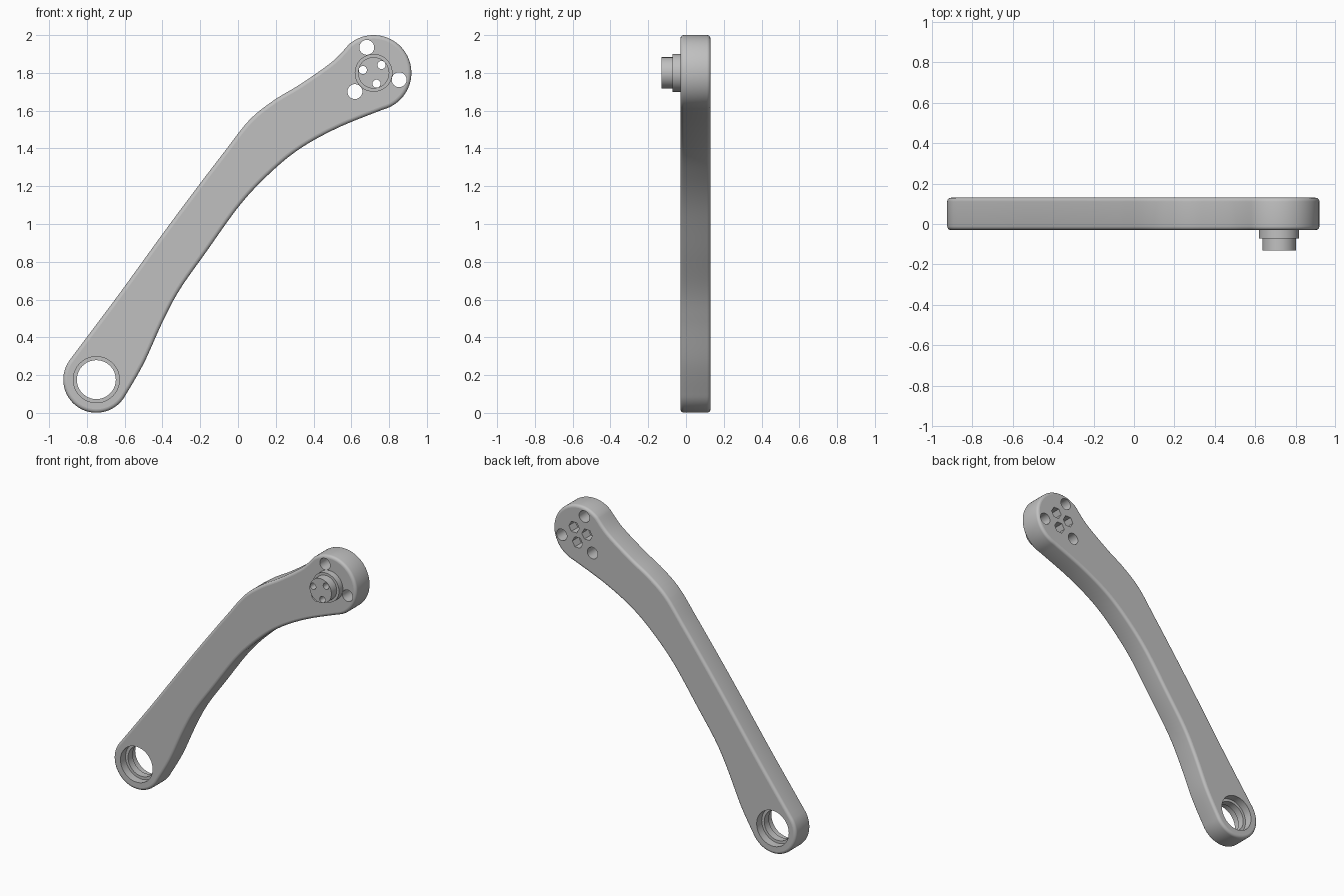
import bpy, bmesh
from math import sin, cos, radians, pi
from mathutils import Vector

cube = bpy.data.objects.get("Cube")
if cube:
    bpy.data.objects.remove(cube, do_unlink=True)

FRONT, BACK, BEVEL = -0.03, 0.13, 0.019
LOW, LOW_R = Vector((-0.75, 0.176)), 0.175
TOP, TOP_R = Vector((0.718, 1.8)), 0.2
BOLT_R = 0.0215

grey = bpy.data.materials.new("satin grey")
grey.use_nodes = True
grey.diffuse_color = (0.53, 0.53, 0.53, 1)
grey.node_tree.nodes["Principled BSDF"].inputs["Base Color"].default_value = (0.53, 0.53, 0.53, 1)


def polar(centre, radius, degrees):
    return centre + radius * Vector((cos(radians(degrees)), sin(radians(degrees))))


def arc(centre, radius, start, end, steps):
    return [polar(centre, radius, start + (end - start) * i / steps) for i in range(steps + 1)]


def circle(centre, radius, sides):
    return arc(centre, radius, 0, 360, sides)[:-1]


def spline(points, steps=8):
    """Smooth curve between the second and second-last points, ends left out."""
    pts = [Vector(p) for p in points]
    out = []
    for a, b, c, d in zip(pts, pts[1:], pts[2:], pts[3:]):
        for i in range(steps):
            t = i / steps
            out.append(b + 0.5 * t * (c - a + t * (2 * a - 5 * b + 4 * c - d + t * (3 * b - a - 3 * c + d))))
    return out[1:]


def inset(points, distance):
    """Move a counter-clockwise outline inwards."""
    moved = []
    for i, p in enumerate(points):
        along = (points[(i + 1) % len(points)] - points[i - 1]).normalized()
        moved.append(p + distance * Vector((-along.y, along.x)))
    return moved


def ring(bm, points, y):
    return [bm.verts.new((p.x, y, p.y)) for p in points]


def skin(bm, rings):
    """Wall through a series of rings of equal size."""
    for r, s in zip(rings, rings[1:]):
        for i in range(len(r)):
            bm.faces.new((r[i - 1], r[i], s[i], s[i - 1])).smooth = True


def fill(bm, *loops):
    """Flat face bounded by the first loop, with the others as holes."""
    edges = []
    for loop in loops:
        for i in range(len(loop)):
            pair = (loop[i - 1], loop[i])
            edges.append(bm.edges.get(pair) or bm.edges.new(pair))
    bmesh.ops.triangle_fill(bm, edges=edges, use_beauty=True, normal=(0, 1, 0))


def add_object(name, bm):
    bmesh.ops.recalc_face_normals(bm, faces=bm.faces)
    for edge in bm.edges:
        edge.smooth = edge.calc_face_angle(0) < radians(30)
    mesh = bpy.data.meshes.new(name)
    bm.to_mesh(mesh)
    bm.free()
    mesh.materials.append(grey)
    bpy.context.collection.objects.link(bpy.data.objects.new(name, mesh))


# Outline of the arm: two round ends joined by curved edges
lower_edge = [(-0.5, 0.26), (-0.4, 0.48), (-0.31, 0.65), (-0.17, 0.85),
              (0.01, 1.1), (0.17, 1.27), (0.33, 1.4), (0.53, 1.51)]
upper_edge = [(0.5, 1.86), (0.33, 1.74), (0.19, 1.655), (0.06, 1.55),
              (-0.07, 1.385), (-0.2, 1.215), (-0.39, 0.96), (-0.64, 0.615)]
low_arc = arc(LOW, LOW_R, 145, 328, 40)
top_arc = arc(TOP, TOP_R, -75, 130, 48)
outline = (low_arc + spline([low_arc[-2], low_arc[-1], *lower_edge, top_arc[0], top_arc[1]])
           + top_arc + spline([top_arc[-2], top_arc[-1], *upper_edge, low_arc[0], low_arc[1]]))

# Arm with rounded rims
bm = bmesh.new()
corner = [(BEVEL * (1 - sin(a)), BEVEL * (1 - cos(a))) for a in (pi / 2 * i / 5 for i in range(6))]
body = [ring(bm, inset(outline, d), FRONT + h) for d, h in corner]
body += [ring(bm, inset(outline, d), BACK - h) for d, h in reversed(corner)]
skin(bm, body)
front_loops, back_loops = [body[0]], [body[-1]]

# Lower bore with a seat on each side of a central lip
bore = [ring(bm, circle(LOW, r, 64), y) for r, y in
        ((0.122, FRONT), (0.122, 0.025), (0.103, 0.025), (0.103, 0.075), (0.122, 0.075), (0.122, BACK))]
skin(bm, bore)
front_loops.append(bore[0])
back_loops.append(bore[-1])

# Three large through holes, and three bolt holes with nut pockets behind
bolts = [polar(TOP, 0.059, a) for a in (45, 165, 285)]
for angle in (105, 225, 345):
    points = circle(polar(TOP, 0.14, angle), 0.0395, 32)
    hole = [ring(bm, points, y) for y in (FRONT, BACK)]
    skin(bm, hole)
    front_loops.append(hole[0])
    back_loops.append(hole[1])
for centre in bolts:
    hole = [ring(bm, circle(centre, BOLT_R, 24), y) for y in (FRONT, 0.06)]
    pocket = [ring(bm, circle(centre, 0.04, 6), y) for y in (0.06, BACK)]
    skin(bm, hole)
    skin(bm, pocket)
    fill(bm, pocket[0], hole[1])
    front_loops.append(hole[0])
    back_loops.append(pocket[1])
fill(bm, *front_loops)
fill(bm, *back_loops)
add_object("crank_arm", bm)

# Stepped spindle on the front of the upper end, pierced by the bolt holes
bm = bmesh.new()
steps = [ring(bm, circle(TOP, r, 48), y) for r, y in
         ((0.1, FRONT), (0.1, -0.072), (0.083, -0.072), (0.083, -0.13))]
skin(bm, steps)
holes = [[ring(bm, circle(c, BOLT_R, 24), y) for y in (FRONT, -0.13)] for c in bolts]
for hole in holes:
    skin(bm, hole)
fill(bm, steps[0], *(h[0] for h in holes))
fill(bm, steps[-1], *(h[1] for h in holes))
add_object("spindle", bm)
